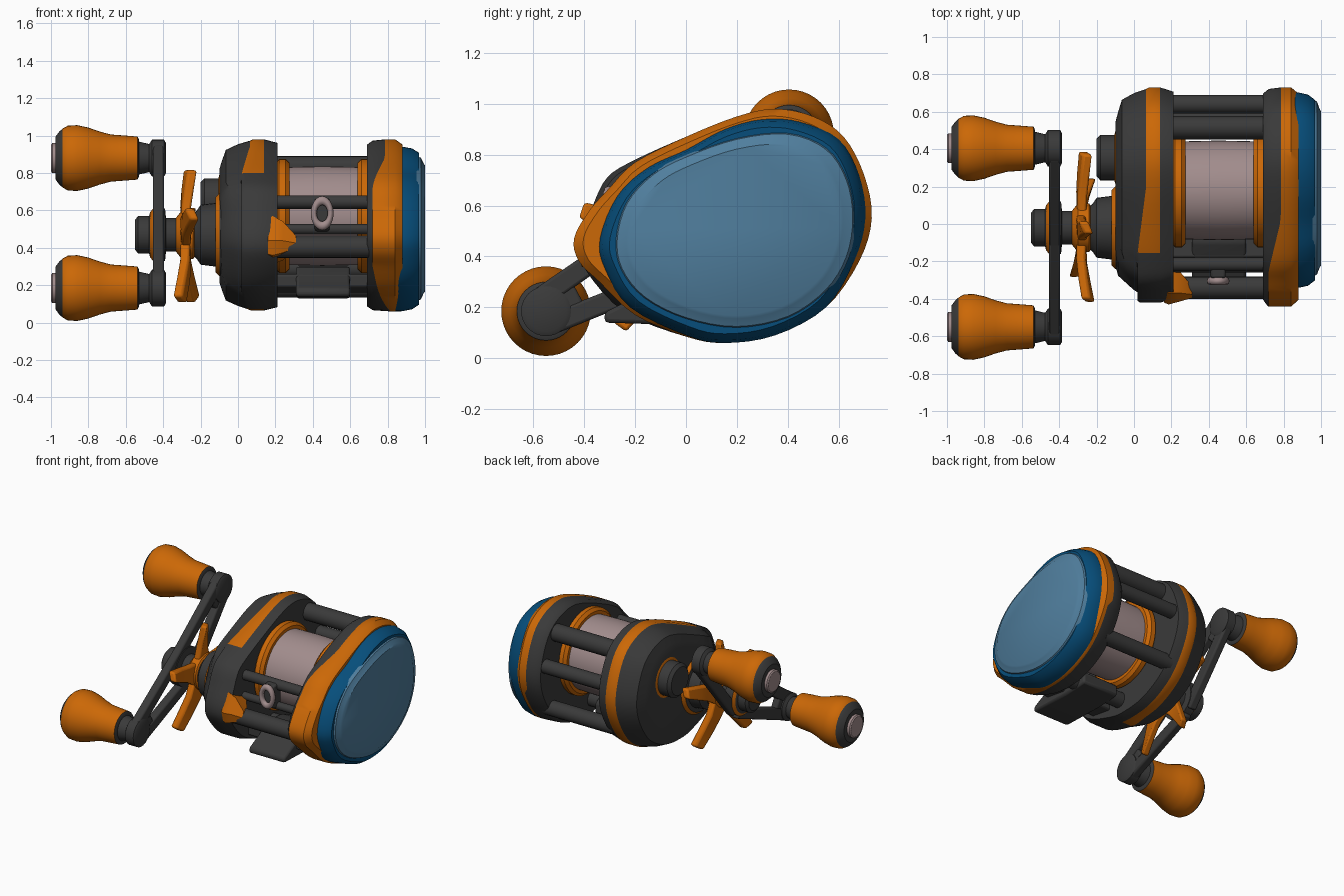
import bpy, bmesh, math
from mathutils import Vector

if "Cube" in bpy.data.objects:
    bpy.data.objects.remove(bpy.data.objects["Cube"])

COLORS = {
    "charcoal": (0.042, 0.042, 0.042), "orange": (0.60, 0.138, 0.002),
    "deep_blue": (0.002, 0.076, 0.198), "light_blue": (0.08, 0.21, 0.34),
    "line_grey": (0.36, 0.265, 0.265)}
NAMES = list(COLORS)
for n, c in COLORS.items():
    bpy.data.materials.new(n).diffuse_color = (*c, 1)
DARK, ORANGE, BLUE, LIGHT, LINE = range(5)


def finish(name, bm, smooth=35):
    bmesh.ops.recalc_face_normals(bm, faces=bm.faces)
    me = bpy.data.meshes.new(name)
    bm.to_mesh(me)
    bm.free()
    ob = bpy.data.objects.new(name, me)
    bpy.context.collection.objects.link(ob)
    for n in NAMES:
        me.materials.append(bpy.data.materials[n])
    bpy.ops.object.select_all(action='DESELECT')
    ob.select_set(True)
    bpy.context.view_layer.objects.active = ob
    bpy.ops.object.shade_smooth_by_angle(angle=math.radians(smooth))
    return ob


def loft(name, rings, mats, rule=None):
    """Skin rings (x or x(y, z), [(y, z)...]); mats gives one colour per band."""
    bm = bmesh.new()
    vs = [[bm.verts.new((x(y, z) if callable(x) else x, y, z)) for y, z in pts] for x, pts in rings]
    n = len(vs[0])
    for b in range(len(vs) - 1):
        for i in range(n):
            j = (i + 1) % n
            f = bm.faces.new((vs[b][i], vs[b][j], vs[b + 1][j], vs[b + 1][i]))
            m = mats[b]
            f.material_index = rule(b, f.calc_center_median(), m) if rule else m
    bm.faces.new(vs[0]).material_index = mats[0]
    bm.faces.new(vs[-1]).material_index = mats[-1]
    return finish(name, bm)


def lathe(name, cy, cz, steps, mats, n=32):
    """Turned part along x from (x, radius) steps."""
    circ = [(math.cos(2 * math.pi * i / n), math.sin(2 * math.pi * i / n)) for i in range(n)]
    return loft(name, [(x, [(cy + r * a, cz + r * b) for a, b in circ]) for x, r in steps], mats)


def smooth_loop(pts, k=4):
    """Closed Catmull-Rom curve through the points."""
    out, n = [], len(pts)
    for i in range(n):
        a, b, c, d = (Vector(pts[(i + o) % n]) for o in (-1, 0, 1, 2))
        for s in range(k):
            t = s / k
            out.append(0.5 * (2 * b + (c - a) * t + (2 * a - 5 * b + 4 * c - d) * t * t
                              + (3 * b - a - 3 * c + d) * t ** 3))
    return out


def scaled(loop, s, c=(0.18, 0.51)):
    return [(c[0] + (p[0] - c[0]) * s, c[1] + (p[1] - c[1]) * s) for p in loop]


def ramp(x0, dx, y0, y1):
    """x position that shifts by dx while y goes from y0 to y1."""
    return lambda y, z: x0 + dx * min(1, max(0, (y - y0) / (y1 - y0)))


def prism(name, pts, x0, x1, mat, bevel=0.012):
    ob = loft(name, [(x0, pts), (x1, pts)], [mat])
    mod = ob.modifiers.new("edge", 'BEVEL')
    mod.width, mod.segments = bevel, 2
    return ob


def strip(name, p, q, w0, w1, x0, x1, mat):
    """Tapered flat bar between two (y, z) points."""
    p, q = Vector(p), Vector(q)
    d = (q - p).normalized()
    s = Vector((-d.y, d.x))
    return prism(name, [p + s * w0, p - s * w0, q - s * w1, q + s * w1], x0, x1, mat)


# Side plate outlines (y, z)
PLATE = smooth_loop([(-0.44, 0.47), (-0.42, 0.38), (-0.34, 0.3), (-0.2, 0.17), (0, 0.085),
                     (0.15, 0.06), (0.35, 0.09), (0.55, 0.2), (0.68, 0.38), (0.73, 0.55),
                     (0.7, 0.72), (0.62, 0.87), (0.5, 0.95), (0.35, 0.98), (0.2, 0.95),
                     (0, 0.87), (-0.2, 0.77), (-0.3, 0.67), (-0.38, 0.58)])
COVER = smooth_loop([(-0.34, 0.47), (-0.32, 0.35), (-0.22, 0.2), (0, 0.09), (0.15, 0.06),
                     (0.35, 0.09), (0.55, 0.2), (0.66, 0.38), (0.705, 0.55), (0.68, 0.72),
                     (0.6, 0.86), (0.45, 0.93), (0.3, 0.94), (0.15, 0.9), (0, 0.82),
                     (-0.15, 0.75), (-0.27, 0.64)])
PANEL = smooth_loop([(-0.27, 0.47), (-0.25, 0.35), (-0.16, 0.24), (0, 0.16), (0.2, 0.125),
                     (0.4, 0.165), (0.55, 0.27), (0.63, 0.4), (0.655, 0.55), (0.63, 0.7),
                     (0.55, 0.82), (0.4, 0.88), (0.2, 0.86), (0, 0.79), (-0.13, 0.72), (-0.23, 0.61)])
HANDLE_PLATE = smooth_loop([(-0.42, 0.45), (-0.39, 0.34), (-0.24, 0.18), (0, 0.085), (0.15, 0.065),
                            (0.35, 0.09), (0.55, 0.2), (0.68, 0.38), (0.73, 0.55), (0.7, 0.72),
                            (0.62, 0.87), (0.5, 0.95), (0.35, 0.98), (0.2, 0.95), (0, 0.87),
                            (-0.2, 0.78), (-0.31, 0.71), (-0.37, 0.59)])


# Handle-side plate: orange band that widens, then ends before the nose
def left_rule(b, c, m):
    if m == ORANGE and c.y < (-0.16 if c.z > 0.5 else 0.03):
        return DARK
    return m


loft("handle_side_plate", [(x, scaled(HANDLE_PLATE, s)) for x, s in
     [(-0.1, 0.66), (-0.085, 0.76), (ramp(-0.065, 0.06, -0.15, -0.35), 0.88),
      (ramp(0.0, 0.05, -0.15, -0.35), 0.945), (ramp(0.065, -0.045, 0.2, -0.15), 0.985),
      (ramp(0.08, -0.045, 0.2, -0.15), 1), (0.14, 1), (0.21, 0.96)]],
     [DARK, DARK, DARK, DARK, ORANGE, ORANGE, DARK], left_rule)
FIN = [(-0.43, 0.44), (-0.41, 0.36), (-0.25, 0.31), (-0.22, 0.5), (-0.37, 0.57)]
loft("nose_fin", [(0.16, scaled(FIN, 0.9, (-0.33, 0.43))), (0.185, FIN),
                  (0.24, scaled(FIN, 0.8, (-0.36, 0.43))), (0.31, scaled(FIN, 0.3, (-0.38, 0.42)))],
     [ORANGE] * 3)

# Palm-side plate: orange rim spreads over the nose
def rim_edge(y, z):
    return ramp(0.785, -0.065, 0.02, -0.25)(y, z) if z > 0.45 else ramp(0.815, -0.095, 0.1, -0.34)(y, z)


loft("palm_side_plate", [(x, scaled(PLATE, s)) for x, s in
     [(0.69, 0.94), (ramp(0.72, -0.01, -0.05, -0.25), 0.985), (rim_edge, 1),
      (0.84, 1), (0.88, 0.94)]],
     [DARK, DARK, ORANGE, ORANGE])
loft("palm_cover", [(x, scaled(COVER, s)) for x, s in
     [(0.84, 1.0), (0.87, 1.0), (0.93, 0.975), (0.968, 0.92)]], [BLUE] * 3)
loft("palm_panel", [(x, scaled(PANEL, s)) for x, s in
     [(0.955, 1.025), (0.978, 1.0), (0.992, 0.92), (1.0, 0.89)]], [LIGHT] * 3)

# Spool with wound line
lathe("spool", 0.18, 0.57,
      [(0.2, 0.28), (0.22, 0.305), (0.255, 0.305), (0.275, 0.285), (0.275, 0.262), (0.45, 0.266),
       (0.64, 0.262), (0.64, 0.285), (0.66, 0.305), (0.7, 0.305)],
      [ORANGE] * 4 + [LINE] * 2 + [ORANGE] * 3, 48)

# Frame cross bars (y, z, radius)
for i, (y, z, r) in enumerate([(0.515, 0.83, 0.062), (0.64, 0.63, 0.05), (0.555, 0.29, 0.055),
                               (0.1, 0.19, 0.055), (-0.215, 0.645, 0.036), (-0.23, 0.5, 0.028),
                               (-0.34, 0.405, 0.06)]):
    lathe("cross_bar_%d" % i, y, z, [(0.17, r), (0.74, r)], [DARK], 16)

# Mounting foot
prism("foot", [(-0.32, 0.14), (-0.32, 0.18), (-0.2, 0.24), (-0.1, 0.3), (0.05, 0.29),
               (0.2, 0.22), (0.2, 0.14), (0.0, 0.13)], 0.31, 0.6, DARK, 0.015)
prism("front_sill", [(-0.18, 0.19), (-0.18, 0.26), (0.0, 0.25), (0.0, 0.16)], 0.18, 0.74, DARK)

# Line guide: oval eyelet on a carriage
prism("guide_carriage", [(-0.29, 0.5), (-0.29, 0.66), (-0.2, 0.67), (-0.2, 0.47)], 0.41, 0.49, DARK)
bpy.ops.mesh.primitive_torus_add(major_radius=0.045, minor_radius=0.016, major_segments=24,
                                 minor_segments=8, location=(0.45, -0.305, 0.585),
                                 rotation=(math.pi / 2, 0, 0))
eye = bpy.context.object
eye.name = "guide_eyelet"
eye.scale = (1.0, 1.5, 1.3)
eye.data.materials.append(bpy.data.materials["line_grey"])
bpy.ops.object.shade_smooth()

# Cast control cap and gear housing
lathe("cast_control", 0.355, 0.65, [(-0.06, 0.145), (-0.1, 0.14), (-0.105, 0.122), (-0.18, 0.122),
                                    (-0.2, 0.1)], [ORANGE, ORANGE, DARK, DARK])
AY, AZ = -0.02, 0.47
lathe("gear_housing", AY, AZ, [(-0.05, 0.24), (-0.1, 0.22), (-0.12, 0.2), (-0.12, 0.17), (-0.2, 0.16),
                               (-0.22, 0.13), (-0.25, 0.1)], [DARK, ORANGE] + [DARK] * 4)

# Star drag wheel with five bent, slightly twisted arms (angle, length, tip x)
lathe("star_hub", AY, AZ, [(-0.22, 0.1), (-0.24, 0.13), (-0.3, 0.13), (-0.34, 0.08)], [ORANGE] * 3)
for k, (deg, length, tip) in enumerate([(90, 0.36, -0.255), (162, 0.41, -0.245), (234, 0.41, -0.31),
                                        (306, 0.41, -0.24), (18, 0.42, -0.26)]):
    a = math.radians(deg)
    u, v = Vector((math.cos(a), math.sin(a))), Vector((-math.sin(a), math.cos(a)))
    o = Vector((AY, 0.455))
    bm = bmesh.new()
    rows = []
    for r, w, t, tw in [(0.15, 0.085, 0, 0), (0.45, 0.055, 0, 0.005), (0.7, 0.045, 0.4, 0.01),
                        (1.0, 0.032, 1, 0.014)]:
        x = -0.28 + (tip + 0.28) * t
        pts = [(o + u * r * length + v * s * w, x + h + s * tw) for s, h in
               [(1, 0.025), (1, -0.025), (-1, -0.025), (-1, 0.025)]]
        rows.append([bm.verts.new((h, p.x, p.y)) for p, h in pts])
    for p, q in zip(rows, rows[1:]):
        for i in range(4):
            bm.faces.new((p[i], p[(i + 1) % 4], q[(i + 1) % 4], q[i]))
    bm.faces.new(rows[0])
    bm.faces.new(rows[-1])
    for f in bm.faces:
        f.material_index = ORANGE
    mod = finish("star_arm_%d" % k, bm).modifiers.new("edge", 'BEVEL')
    mod.width, mod.segments = 0.012, 2

# Handle shaft, nut and hub plate
lathe("handle_shaft", AY, AZ, [(-0.3, 0.09), (-0.385, 0.09), (-0.39, 0.14), (-0.455, 0.14),
                               (-0.47, 0.12), (-0.475, 0.1), (-0.535, 0.1), (-0.55, 0.08)],
      [DARK, DARK, DARK, ORANGE, DARK, DARK, DARK])

# Handle arms (open trusses) and grip knobs
for tag, ky, kz in (("front", -0.55, 0.185), ("rear", 0.405, 0.88)):
    end, hub = Vector((ky, kz)), Vector((AY, AZ))
    d = (end - hub).normalized()
    s = Vector((-d.y, d.x))
    for n, side in enumerate((1, -1)):
        strip("%s_arm_rail_%d" % (tag, n), hub + s * side * 0.125, end + s * side * 0.055,
              0.038, 0.042, -0.455, -0.395, DARK)
    strip(tag + "_arm_tip", hub.lerp(end, 0.76), end, 0.07, 0.08, -0.45, -0.4, DARK)
    lathe(tag + "_arm_end", ky, kz, [(-0.385, 0.08), (-0.395, 0.098), (-0.46, 0.098), (-0.475, 0.075),
                                     (-0.53, 0.088), (-0.545, 0.07)], [DARK] * 5)
    lathe(tag + "_knob", ky, kz,
          [(-0.53, 0.1), (-0.537, 0.115), (-0.6, 0.12), (-0.68, 0.126), (-0.74, 0.142), (-0.8, 0.163),
           (-0.86, 0.176), (-0.91, 0.173), (-0.937, 0.158), (-0.955, 0.142), (-0.975, 0.115),
           (-0.975, 0.08), (-0.993, 0.08), (-1.0, 0.07)],
          [DARK] + [ORANGE] * 7 + [DARK] * 3 + [LINE] * 2, 40)

for m in bpy.data.materials:
    if m.users and not m.is_grease_pencil:
        m.use_nodes = True
        m.node_tree.nodes["Principled BSDF"].inputs["Base Color"].default_value = m.diffuse_color
